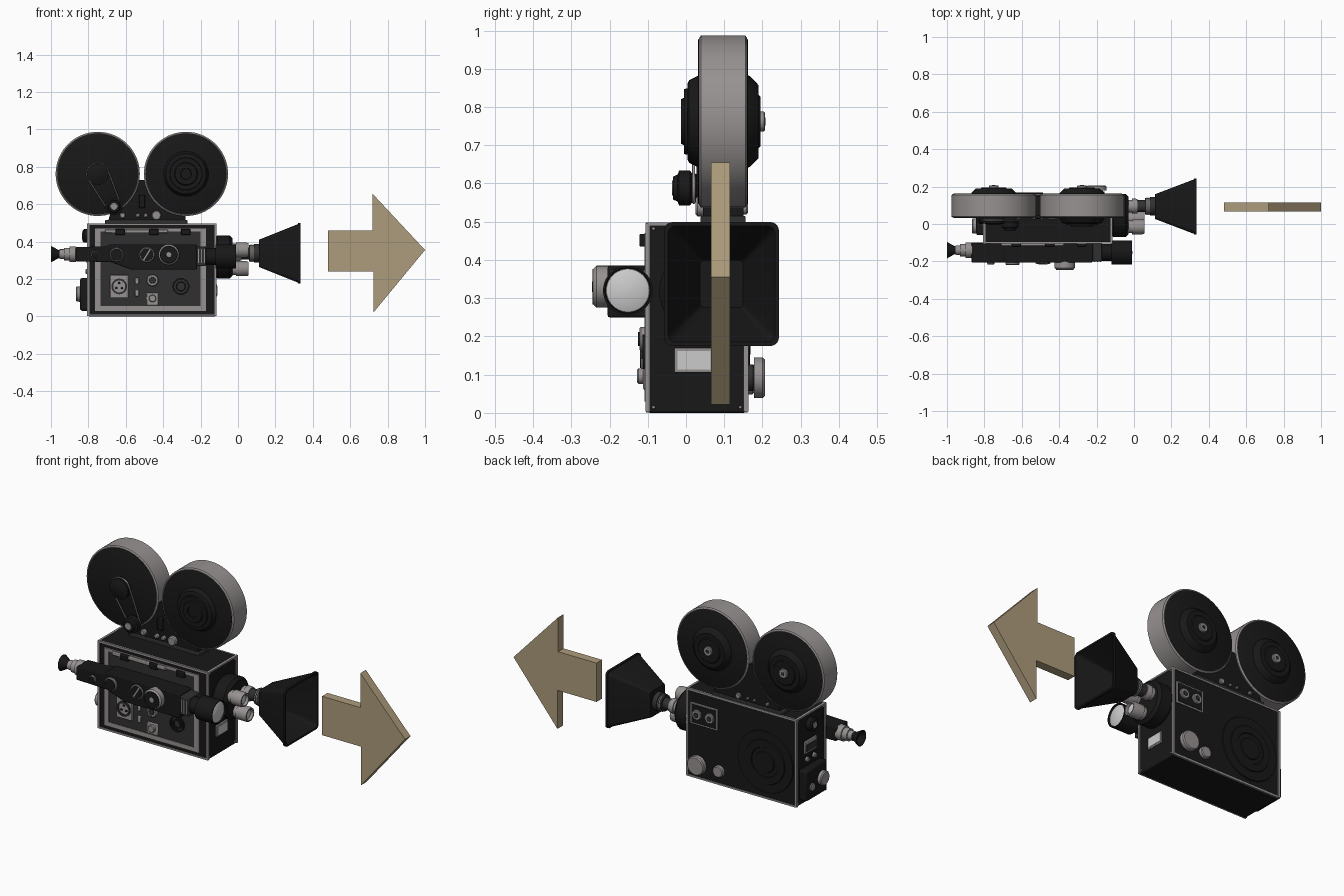
import bpy, bmesh, math
from math import cos, sin, pi

if "Cube" in bpy.data.objects:
    bpy.data.objects.remove(bpy.data.objects["Cube"])


def material(name, r, g, b):
    m = bpy.data.materials.new(name)
    m.diffuse_color = (r, g, b, 1)
    m.use_nodes = True
    m.node_tree.nodes["Principled BSDF"].inputs["Base Color"].default_value = m.diffuse_color
    return m


BLACK = material("black", .009, .009, .009)
DARK = material("dark_grey", .03, .03, .03)
GREY = material("warm_grey", .31, .285, .285)
GLASS = material("pale_glass", .65, .65, .65)
TAN = material("tan", .42, .335, .20)


def finish(name, bm, mat, bevel=0):
    bmesh.ops.recalc_face_normals(bm, faces=bm.faces)
    me = bpy.data.meshes.new(name)
    bm.to_mesh(me)
    bm.free()
    me.materials.append(mat)
    ob = bpy.data.objects.new(name, me)
    bpy.context.collection.objects.link(ob)
    if bevel:
        mod = ob.modifiers.new("bevel", 'BEVEL')
        mod.width, mod.segments = bevel, 2
    return ob


def loft(name, loops, mat, bevel=0):
    """Skin a list of equal-length point loops and cap both ends."""
    bm = bmesh.new()
    rings = [[bm.verts.new(p) for p in lp] for lp in loops]
    n = len(rings[0])
    for a, b in zip(rings, rings[1:]):
        for i in range(n):
            bm.faces.new((a[i], a[(i + 1) % n], b[(i + 1) % n], b[i]))
    bm.faces.new(rings[0])
    bm.faces.new(rings[-1])
    return finish(name, bm, mat, bevel)


def box(name, x, y, z, mat, bevel=0):
    loops = [[(x[0], q, z[0]), (x[1], q, z[0]), (x[1], q, z[1]), (x[0], q, z[1])] for q in y]
    return loft(name, loops, mat, bevel)


def prism(name, pts, y0, y1, mat, bevel=0):
    return loft(name, [[(x, y, z) for x, z in pts] for y in (y0, y1)], mat, bevel)


def lathe(name, axis, u, z, profile, mat, n=40):
    """Turned part: profile is (position along axis, radius); u is the other horizontal coordinate."""
    loops = []
    for t, r in profile:
        ring = [(u + r * cos(2 * pi * i / n), z + r * sin(2 * pi * i / n)) for i in range(n)]
        loops.append([(t, a, b) if axis == 'x' else (a, t, b) for a, b in ring])
    return loft(name, loops, mat)


def knob(name, axis, u, z, r, t0, t1, mat, n=32):
    c = (t1 - t0) * .2
    return lathe(name, axis, u, z, [(t0, r), (t1 - c, r), (t1, r - abs(c))], mat, n)


def ring_plate(name, axis, u, z, r, w, t0, t1, mat):
    return lathe(name, axis, u, z, [(t0, r), (t1, r), (t1, r - w), (t0, r - w)], mat)


# Camera body with metal edge trim and rivets
X0, X1, Y0, Y1, ZT = -.80, -.12, -.10, .157, .497
box("camera_body", (X0, X1), (Y0, Y1), (0, ZT), BLACK, .006)
e = .006
for i, x in enumerate((X0, X1)):
    for j, y in enumerate((Y0, Y1)):
        box(f"corner_trim_{i}{j}", (x - e, x + e), (y - e, y + e), (.003, ZT), GREY)
    box(f"side_top_trim_{i}", (x - e, x + e), (Y0, Y1), (ZT - .008, ZT + .001), GREY)
    for j, y in enumerate((Y0 + .015, Y1 - .015)):
        for k, z in enumerate((.015, ZT - .015)):
            s = -1 if i == 0 else 1
            knob(f"rivet_{i}{j}{k}", 'x', y, z, .005, x, x + s * .006, GREY, 10)
for j, y in enumerate((Y0, Y1)):
    for k, z in enumerate((.006, ZT - .004)):
        box(f"long_trim_{j}{k}", (X0, X1), (y - .004, y + .004), (z - .005, z + .005), GREY)

# Door frame on the front face
for nm, x, z in (("left", (-.765, -.735), (.03, .47)), ("right", (-.20, -.17), (.03, .47)),
                 ("bottom", (-.765, -.17), (.03, .055)), ("top", (-.765, -.17), (.455, .47))):
    box("door_frame_" + nm, x, (-.108, -.098), z, GREY)
box("door_panel", (-.735, -.20), (-.105, -.098), (.055, .455), DARK)
box("door_bar", (-.71, -.375), (-.118, -.10), (.445, .465), GREY, .004)
for i, x in enumerate((-.63, -.45, -.28)):
    box(f"door_catch_{i}", (x - .025, x + .025), (-.122, -.10), (.435, .468), BLACK, .004)

# Front face controls
box("socket_plate", (-.685, -.585), (-.113, -.10), (.10, .22), GREY, .004)
ring_plate("socket_ring", 'y', -.635, .16, .042, .010, -.10, -.12, DARK)
for i in range(3):
    a = pi / 2 + i * 2 * pi / 3
    knob(f"socket_pin_{i}", 'y', -.635 + .018 * cos(a), .16 + .018 * sin(a), .006, -.11, -.118, BLACK, 10)
for i, z in enumerate((.125, .19)):
    box(f"switch_{i}", (-.55, -.53), (-.118, -.10), (z - .018, z + .018), GREY, .004)
knob("upper_dial", 'y', -.457, .193, .032, -.10, -.122, GREY)
knob("upper_dial_cap", 'y', -.457, .193, .018, -.12, -.126, DARK)
box("lower_switch_plate", (-.49, -.425), (-.112, -.10), (.06, .125), GREY, .004)
knob("lower_switch", 'y', -.457, .096, .02, -.11, -.128, GREY)
for i, r in enumerate((.045, .028)):
    ring_plate(f"speaker_ring_{i}", 'y', -.305, .16, r, .008, -.10, -.114, BLACK)

# Viewfinder tube
YF, ZF = -.152, .32
prism("viewfinder_tube", [(-.87, .295), (-.87, .37), (-.70, .375), (-.69, .385), (-.22, .385),
                          (-.22, .25), (-.57, .25), (-.68, .29)], -.205, -.10, BLACK, .005)
box("viewfinder_block", (-.225, -.17), (-.20, -.10), (.27, .375), DARK, .005)
for i in range(3):
    box(f"viewfinder_rib_{i}", (-.215 + i * .016, -.208 + i * .016), (-.203, -.10), (.285, .36), GREY)
lathe("viewfinder_hood", 'x', YF, ZF, [(-.18, .045), (-.12, .045), (-.12, .065), (-.012, .065),
                                       (-.012, .060), (-.022, .059)], BLACK)
lathe("viewfinder_glass", 'x', YF, ZF, [(-.03, .060), (-.019, .056), (-.012, .038), (-.009, .005)], GLASS)
lathe("eyepiece_barrel", 'x', -.14, .333, [(-.865, .042), (-.90, .042), (-.90, .034), (-.93, .034),
                                          (-.93, .026), (-.955, .026)], GREY)
lathe("eyecup", 'x', -.14, .333, [(-.945, .018), (-.96, .022), (-1, .044), (-1, .040), (-.97, .018)], BLACK)
for i, (x, r, y, m) in enumerate(((-.765, .020, -.215, GREY), (-.65, .038, -.218, GREY),
                                  (-.487, .040, -.212, GREY), (-.37, .055, -.243, GREY))):
    knob(f"viewfinder_knob_{i}", 'y', x, .33, r, -.20, y, m)
    knob(f"viewfinder_knob_cap_{i}", 'y', x, .33, r * .85, y + .002, y - .002, BLACK)
knob("focus_knob_centre", 'y', -.37, .33, .015, -.24, -.2455, GREY, 16)
prism("viewfinder_slot", [(-.511, .298), (-.505, .294), (-.463, .362), (-.469, .366)], -.216, -.20, GREY)

# Lens turret with three lenses
YT, ZTUR = .045, .318
lathe("lens_turret", 'x', YT, ZTUR, [(-.13, .10), (-.11, .115), (-.045, .115), (-.03, .10)], BLACK, 56)
for i, (y, z) in enumerate(((.095, .337), (.03, .255), (-.015, .355))):
    end = .055 if i else .02
    lathe(f"lens_barrel_{i}", 'x', y, z, [(-.04, .034), (-.01, .034), (-.01, .040), (end - .01, .040),
                                         (end, .037), (end, .030), (end - .015, .028)], GREY)
    if i:
        lathe(f"lens_glass_{i}", 'x', y, z, [(end - .02, .028), (end - .012, .022), (end - .009, .004)], GLASS)
lathe("main_lens_extension", 'x', .095, .337, [(.01, .032), (.06, .032), (.06, .044), (.085, .044),
                                              (.085, .05), (.115, .05)], DARK)
for i, x in enumerate((.068, .078)):
    ring_plate(f"main_lens_ring_{i}", 'x', .095, .337, .047, .006, x, x + .004, GREY)


# Hollow matte box flaring forward
def rounded(x, hy, hz, r, cy=.093, cz=.337):
    pts = []
    for k, (sy, sz) in enumerate(((1, 1), (-1, 1), (-1, -1), (1, -1))):
        for j in range(6):
            a = k * pi / 2 + j * pi / 10
            pts.append((x, cy + sy * (hy - r) + r * cos(a), cz + sz * (hz - r) + r * sin(a)))
    return pts


loft("matte_box", [rounded(.112, .066, .073, .012), rounded(.322, .146, .157, .022),
                   rounded(.322, .150, .162, .022), rounded(.335, .150, .162, .022),
                   rounded(.335, .140, .152, .020), rounded(.125, .056, .062, .010)], BLACK)

# Window on the lens end
box("window_frame", (-.125, -.112), (-.03, .072), (.105, .17), GREY, .003)
box("window_pane", (-.115, -.110), (-.022, .064), (.113, .162), GLASS)

# Film magazines
for nm, x in (("rear", -.75), ("front", -.278)):
    Z = .762
    lathe(nm + "_magazine_drum", 'y', x, Z, [(.034, .218), (.039, .225), (.155, .225), (.160, .218)], GREY, 72)
    lathe(nm + "_magazine_face", 'y', x, Z, [(.0315, .213), (.033, .216), (.161, .216), (.1625, .213)], BLACK, 72)
    lathe(nm + "_magazine_back_cover", 'y', x, Z, [(.16, .122), (.168, .118), (.190, .095), (.190, .07),
                                                  (.195, .065)], BLACK, 48)
    knob(nm + "_magazine_back_nut", 'y', x, Z, .026, .19, .207, GREY)
    knob(nm + "_magazine_nut_centre", 'y', x, Z, .010, .205, .2085, DARK, 16)
lathe("front_magazine_cover", 'y', -.278, .762, [(.035, .122), (.028, .118), (.008, .108), (.004, .10),
      (.004, .087), (-.005, .085), (-.005, .062), (-.013, .058), (-.013, .03), (-.008, .028)], BLACK, 48)

# Drive pulleys and belt
BX, BZ, BR, SX, SZ, SR = -.75, .762, .058, -.663, .588, .038
lathe("magazine_pulley", 'y', BX, BZ, [(.035, BR), (.024, BR), (.022, .052), (.016, .052), (.014, BR),
                                       (.004, BR), (.0, .04), (-.005, .03)], BLACK)
lathe("drive_pulley", 'y', SX, SZ, [(.04, .03), (.024, SR), (.020, .034), (.016, SR), (.010, .046),
                                    (-.018, .046), (-.022, .035), (-.034, .03)], BLACK)
knob("drive_pulley_cap", 'y', SX, SZ, .02, -.03, -.037, GREY)
phi = math.atan2(SZ - BZ, SX - BX)
al = math.acos((BR - SR) / math.hypot(SX - BX, SZ - BZ))
path = []
for cx, cz, r, a0, a1 in ((BX, BZ, BR, phi + al, phi + 2 * pi - al), (SX, SZ, SR, phi - al, phi + al)):
    path += [(cx + r * cos(a0 + (a1 - a0) * i / 20), .02, cz + r * sin(a0 + (a1 - a0) * i / 20)) for i in range(21)]
cu = bpy.data.curves.new("drive_belt", 'CURVE')
cu.dimensions, cu.bevel_depth, cu.bevel_resolution = '3D', .004, 2
sp = cu.splines.new('POLY')
sp.points.add(len(path) - 1)
for p, co in zip(sp.points, path):
    p.co = (*co, 1)
sp.use_cyclic_u = True
cu.materials.append(GREY)
bpy.context.collection.objects.link(bpy.data.objects.new("drive_belt", cu))

# Magazine mount between the drums
prism("magazine_mount", [(-.70, .49), (-.28, .49), (-.28, .555), (-.45, .66), (-.50, .73), (-.53, .73),
                         (-.58, .66), (-.68, .56)], .045, .15, BLACK)
box("magazine_base", (-.71, -.27), (.038, .156), (.49, .515), DARK, .004)
box("mount_latch", (-.528, -.498), (.028, .05), (.58, .65), BLACK, .004)
for i, (x, r) in enumerate(((-.617, .016), (-.535, .012), (-.493, .012), (-.436, .026))):
    knob(f"mount_knob_{i}", 'y', x, .54, r, .05, .025, GREY, 20)
    knob(f"mount_back_screw_{i}", 'y', x, .535, r * .6, .145, .162, GREY, 16)

# Back face: round cover, control plate and dials
lathe("back_round_cover", 'y', -.61, .21, [(.155, .175), (.163, .172), (.163, .125), (.168, .122), (.168, .085),
                                          (.164, .082), (.164, .06), (.169, .057)], BLACK, 56)
box("back_control_plate", (-.31, -.14), (.15, .162), (.305, .425), GREY, .003)
box("back_control_inlay", (-.302, -.148), (.15, .164), (.313, .417), BLACK)
for i, x in enumerate((-.265, -.185)):
    knob(f"back_control_knob_{i}", 'y', x, .365, .028, .16, .175, GREY)
    knob(f"back_control_cap_{i}", 'y', x, .365, .014, .17, .178, DARK)
knob("back_large_dial", 'y', -.20, .092, .053, .178, .206, GREY)
knob("back_large_dial_stem", 'y', -.20, .092, .035, .155, .18, DARK)
knob("back_small_dial", 'y', -.32, .08, .032, .155, .178, GREY)

# Rear face: motor housing, plate and knobs
box("motor_housing", (-.845, -.795), (-.06, .13), (.03, .205), BLACK, .012)
knob("motor_dial", 'x', -.01, .12, .04, -.84, -.867, GREY)
knob("motor_socket", 'x', .08, .10, .022, -.84, -.853, GREY)
box("rear_plate", (-.808, -.795), (-.02, .085), (.275, .345), GREY, .003)
box("rear_plate_inlay", (-.81, -.795), (-.01, .075), (.285, .325), DARK)
knob("rear_upper_knob", 'x', .035, .43, .036, -.795, -.832, BLACK)
knob("rear_upper_knob_cap", 'x', .035, .43, .018, -.825, -.835, GREY)
for i, y in enumerate((.0, .065)):
    knob(f"rear_button_{i}", 'x', y, .24, .014, -.795, -.815, GREY, 16)

# Direction arrow
prism("direction_arrow", [(.48, .24), (.725, .24), (.725, .022), (1, .355), (.72, .655), (.72, .46), (.48, .46)],
      .066, .115, TAN)

bpy.ops.object.select_all(action='DESELECT')
for ob in bpy.context.scene.objects:
    if ob.type == 'MESH':
        ob.select_set(True)
        bpy.context.view_layer.objects.active = ob
bpy.ops.object.shade_smooth_by_angle(angle=math.radians(32))
